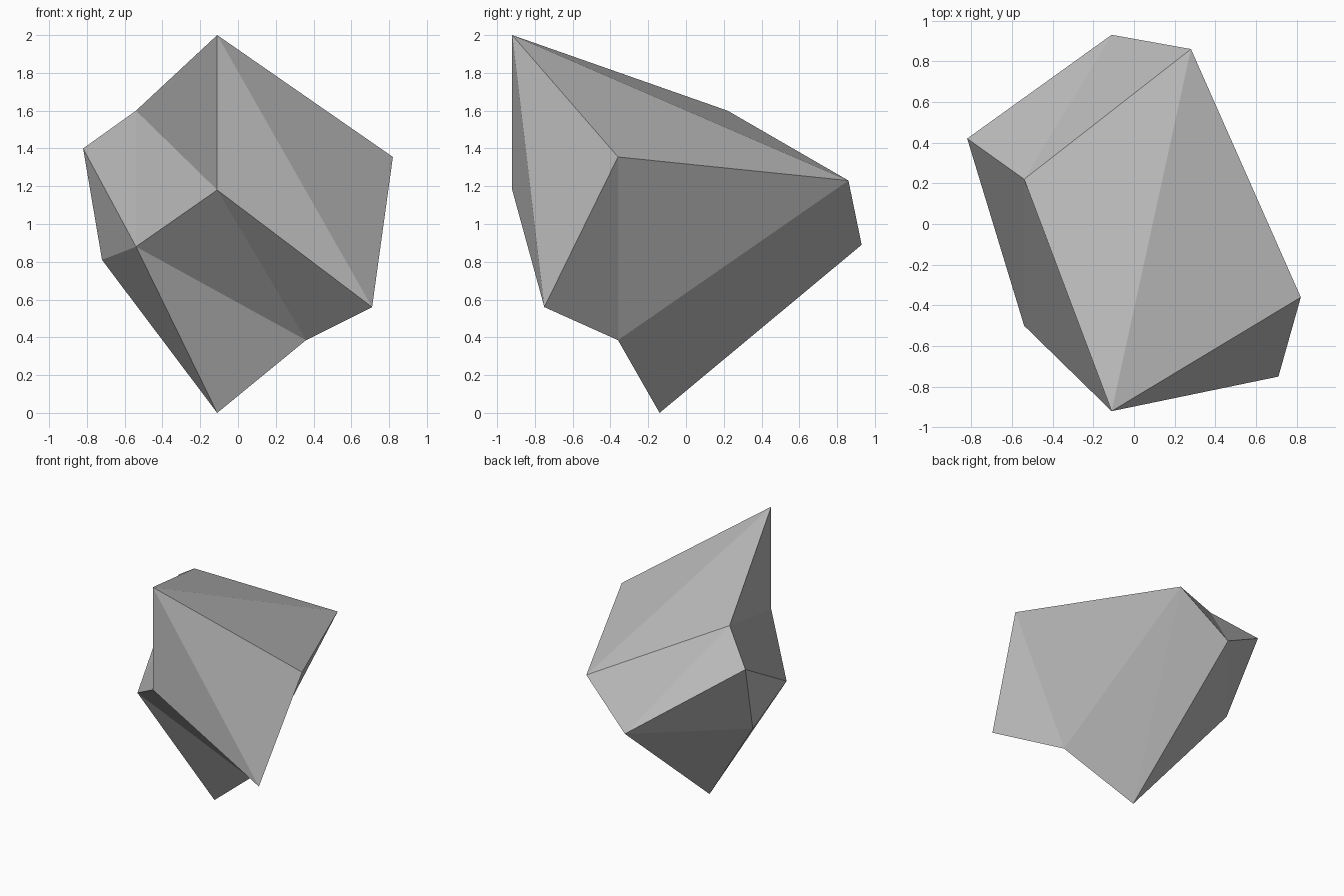
import bpy
import bmesh

if "Cube" in bpy.data.objects:
    bpy.data.objects.remove(bpy.data.objects["Cube"])

# Corner points of the faceted rock
corners = {
    "A": (-0.11, -0.92, 2.00), "B": (-0.11, -0.92, 1.18),
    "C": (-0.54, 0.22, 1.60), "D": (-0.82, 0.42, 1.40),
    "E": (-0.54, -0.50, 0.88), "F": (-0.72, 0.185, 0.81),
    "G": (-0.11, -0.14, 0.00), "H": (0.36, -0.36, 0.385),
    "I": (0.71, -0.75, 0.56), "J": (0.82, -0.36, 1.355),
    "K": (0.28, 0.86, 1.23), "L": (-0.11, 0.93, 0.89),
}

# Triangular facets, grouped by side
facets = {
    "front": "ABC CBE CDE ABI AIJ EHB BHI",
    "left": "DEF EFG DLF FLG",
    "top": "AJK ACK CKL CDL",
    "right and underside": "IJH JHK KHG KGL EGH",
}

# Rock body, flat shaded
bm = bmesh.new()
verts = {name: bm.verts.new(co) for name, co in corners.items()}
for group in facets.values():
    for tri in group.split():
        bm.faces.new([verts[c] for c in tri])
bmesh.ops.recalc_face_normals(bm, faces=bm.faces)
mesh = bpy.data.meshes.new("rock")
bm.to_mesh(mesh)
bm.free()

rock = bpy.data.objects.new("rock", mesh)
bpy.context.collection.objects.link(rock)

# Plain grey stone
stone = bpy.data.materials.new("stone grey")
stone.diffuse_color = (0.5, 0.5, 0.5, 1.0)
stone.use_nodes = True
stone.node_tree.nodes["Principled BSDF"].inputs["Base Color"].default_value = stone.diffuse_color
mesh.materials.append(stone)
